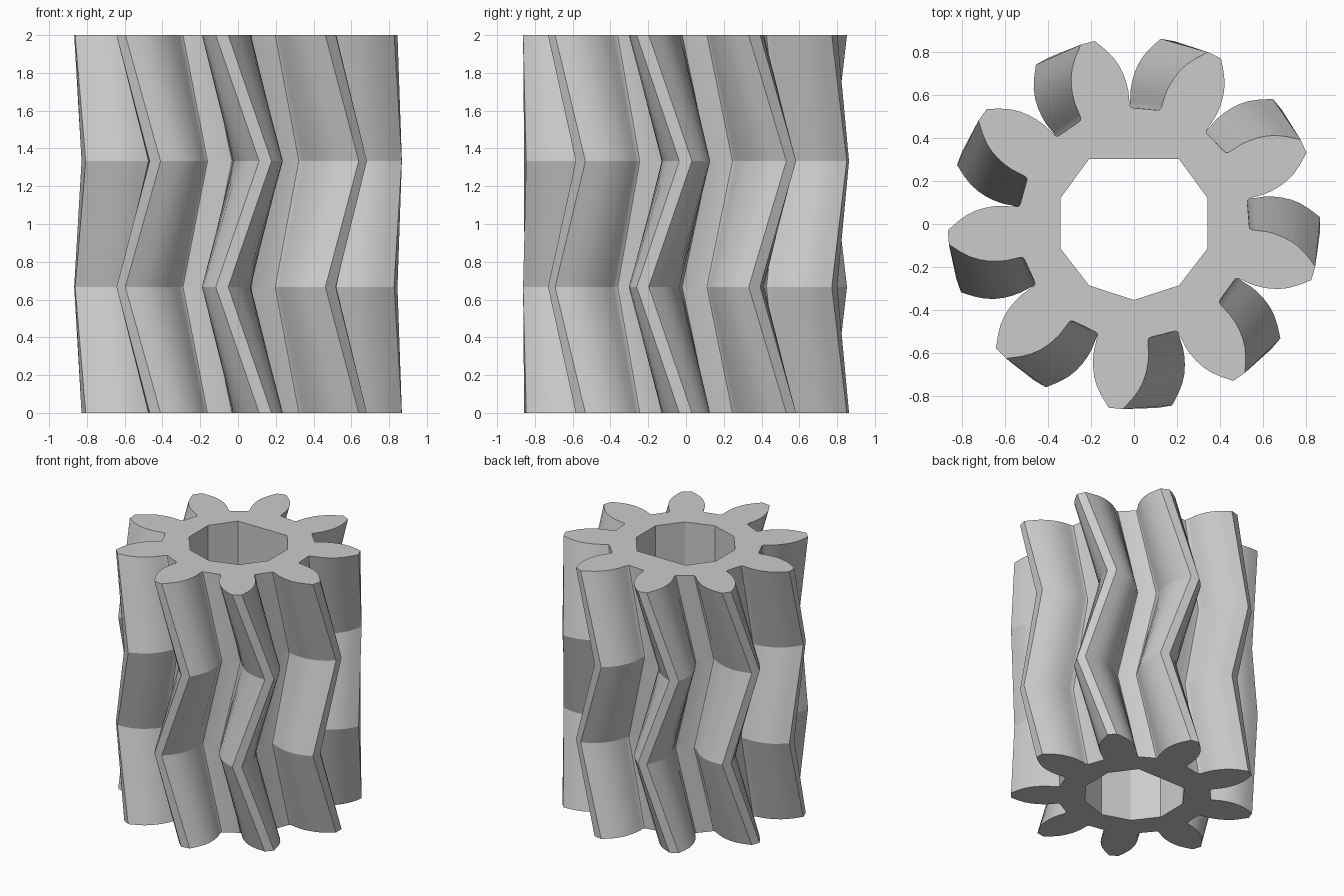
import bpy
import bmesh
import math

if "Cube" in bpy.data.objects:
    bpy.data.objects.remove(bpy.data.objects["Cube"], do_unlink=True)

TEETH = 9
START = -95.6          # direction of one tooth at the top, degrees
TWIST = 15.2           # swing of the zigzag, degrees
HEIGHT = 2.0
SECTIONS = 3
OFFSET_Y = 0.004

# Half tooth: radius, angle from the tooth's centre line
FLANK = [(0.537, 14.2), (0.54, 13.0), (0.55, 12.4), (0.57, 12.2), (0.62, 11.9),
         (0.66, 11.2), (0.70, 10.2), (0.74, 8.9), (0.78, 7.2), (0.82, 5.0),
         (0.868, 2.2)]
# Half of the flat-sided bore, from the flat round to the point
BORE = [(0.21, 0.302), (0.342, 0.122), (0.342, -0.115), (0.21, -0.286)]


def gear_outline(turn):
    points = []
    tooth = [(r, -a) for r, a in FLANK] + [(r, a) for r, a in reversed(FLANK)]
    for i in range(TEETH):
        for r, a in tooth:
            t = math.radians(START + turn + a + i * 360 / TEETH)
            points.append((r * math.cos(t), r * math.sin(t) + OFFSET_Y))
    return points


def add_ring(bm, points, z):
    return [bm.verts.new((x, y, z)) for x, y in points]


def bridge(bm, low, high):
    n = len(low)
    for i in range(n):
        j = (i + 1) % n
        bm.faces.new((low[i], low[j], high[j], high[i]))


def loop_edges(bm, ring):
    return [bm.edges.get((v, ring[i - 1])) for i, v in enumerate(ring)]


bm = bmesh.new()

# Toothed outside, swinging back and forth between sections
rings = []
for k in range(SECTIONS + 1):
    turn = TWIST if k % 2 == 0 else 0
    rings.append(add_ring(bm, gear_outline(turn), HEIGHT * k / SECTIONS))
for low, high in zip(rings, rings[1:]):
    bridge(bm, low, high)

# Straight bore
bore = BORE + [(0, -0.354)] + [(-x, y) for x, y in reversed(BORE)]
bore_low, bore_high = add_ring(bm, bore, 0), add_ring(bm, bore, HEIGHT)
bridge(bm, bore_low, bore_high)

# End faces
for outer, inner in ((rings[0], bore_low), (rings[-1], bore_high)):
    bmesh.ops.triangle_fill(bm, use_beauty=True,
                            edges=loop_edges(bm, outer) + loop_edges(bm, inner))
bmesh.ops.recalc_face_normals(bm, faces=bm.faces)

# Crisp creases where the teeth change direction
for ring in rings:
    for edge in loop_edges(bm, ring):
        edge.smooth = False

mesh = bpy.data.meshes.new("zigzag_gear")
bm.to_mesh(mesh)
bm.free()
gear = bpy.data.objects.new("zigzag_gear", mesh)
bpy.context.collection.objects.link(gear)

# Plain grey
grey = bpy.data.materials.new("plain_grey")
grey.use_nodes = True
colour = (0.6, 0.6, 0.6, 1)
grey.diffuse_color = colour
grey.node_tree.nodes["Principled BSDF"].inputs["Base Color"].default_value = colour
mesh.materials.append(grey)

bpy.ops.object.select_all(action="DESELECT")
gear.select_set(True)
bpy.context.view_layer.objects.active = gear
bpy.ops.object.shade_smooth_by_angle(angle=math.radians(30), keep_sharp_edges=True)
